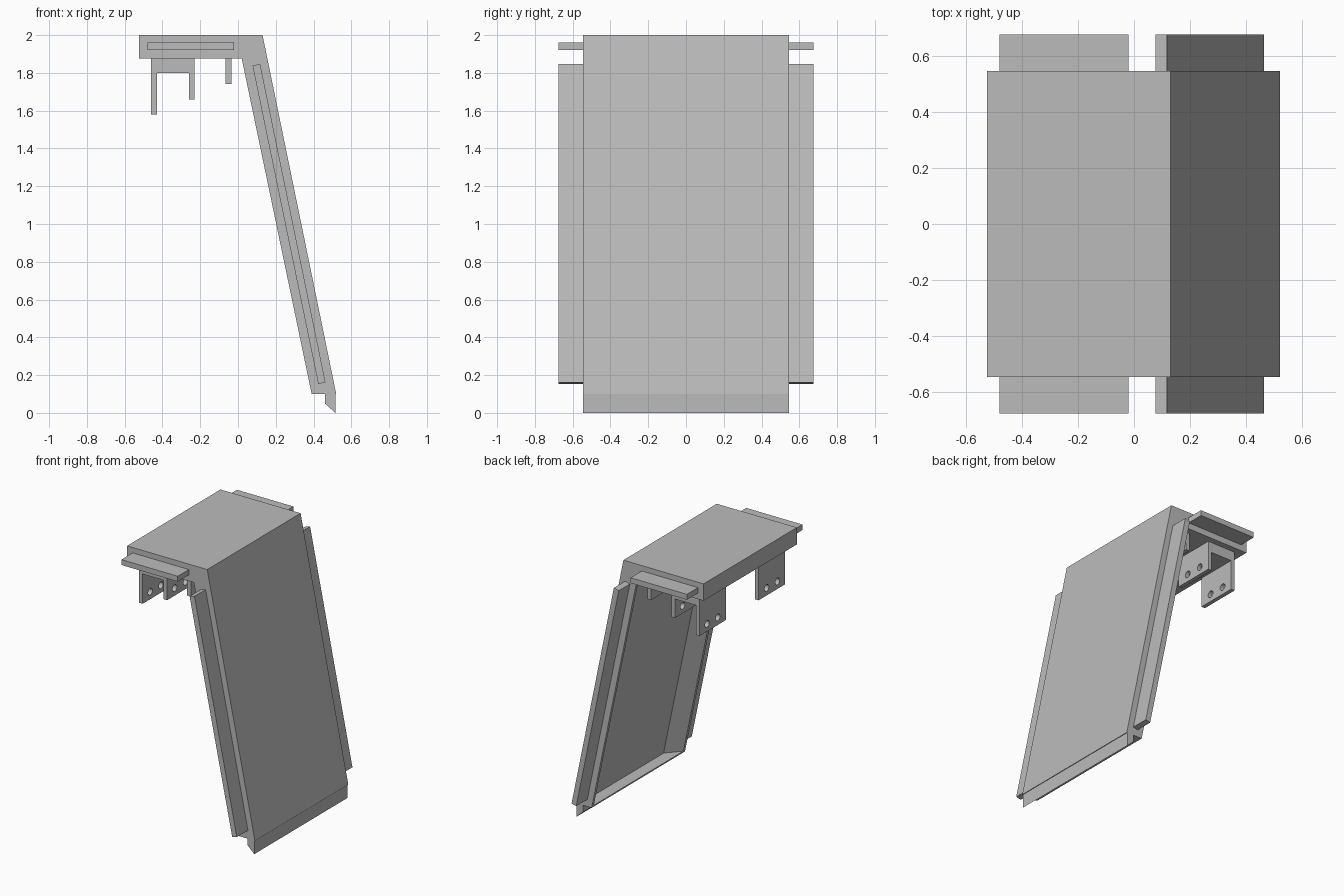
import bpy, bmesh, math
from mathutils import Matrix

cube = bpy.data.objects.get("Cube")
if cube:
    bpy.data.objects.remove(cube, do_unlink=True)

grey = bpy.data.materials.new("plain_grey")
grey.use_nodes = True
grey.diffuse_color = (0.5, 0.5, 0.5, 1)
grey.node_tree.nodes["Principled BSDF"].inputs["Base Color"].default_value = (0.5, 0.5, 0.5, 1)


def finish(name, bm):
    bmesh.ops.recalc_face_normals(bm, faces=bm.faces)
    mesh = bpy.data.meshes.new(name)
    bm.to_mesh(mesh)
    bm.free()
    mesh.materials.append(grey)
    obj = bpy.data.objects.new(name, mesh)
    bpy.context.collection.objects.link(obj)
    return obj


def extrude(name, profile, y0, y1):
    """Extrude an x-z outline from y0 to y1."""
    bm = bmesh.new()
    face = bm.faces.new([bm.verts.new((x, y0, z)) for x, z in profile])
    new = bmesh.ops.extrude_face_region(bm, geom=[face])["geom"]
    bmesh.ops.translate(bm, vec=(0, y1 - y0, 0),
                        verts=[v for v in new if isinstance(v, bmesh.types.BMVert)])
    return finish(name, bm)


def rect(x0, x1, z0, z1):
    return [(x0, z0), (x1, z0), (x1, z1), (x0, z1)]


def cut(obj, cutter):
    mod = obj.modifiers.new("cut", 'BOOLEAN')
    mod.operation = 'DIFFERENCE'
    mod.solver = 'EXACT'
    mod.object = cutter
    cutter.hide_render = True
    cutter.hide_viewport = True
    cutter.display_type = 'WIRE'


HALF = 0.545

# Bent housing: flat top and sloping panel
housing = extrude("housing", [(-0.525, 2), (0.13, 2), (0.52, 0.1), (0.39, 0.1),
                              (0.02, 1.875), (-0.525, 1.875)], -HALF, HALF)

# Tapered recess on the inner side of the sloping panel
bm = bmesh.new()
for depth, half in ((-0.01, 0.535), (0.09, 0.42)):
    for z in (0.112, 1.86):
        x = 0.39 - (z - 0.1) * 0.2085 + depth
        for y in (-half, half):
            bm.verts.new((x, y, z))
bmesh.ops.convex_hull(bm, input=bm.verts)
cut(housing, finish("recess_cutter", bm))

# Drip lip along the lower edge
extrude("lower_lip", [(0.46, 0.1), (0.515, 0.1), (0.515, 0), (0.46, 0.05)], -HALF, HALF)

for side, s in (("right", -1), ("left", 1)):
    # Tongues standing out of both ends
    extrude(side + "_top_tongue", rect(-0.48, -0.02, 1.92, 1.96), s * 0.54, s * 0.675)
    extrude(side + "_slope_tongue", [(0.077, 1.838), (0.117, 1.848), (0.463, 0.162),
                                     (0.425, 0.153)], s * 0.54, s * 0.675)

    # Channel bracket with drilled legs, and a short tab
    y0, y1 = s * 0.19, s * 0.5
    bracket = extrude(side + "_bracket", [(-0.46, 1.876), (-0.46, 1.58), (-0.43, 1.58),
                                          (-0.43, 1.8), (-0.26, 1.8), (-0.26, 1.66),
                                          (-0.23, 1.66), (-0.23, 1.876)], y0, y1)
    extrude(side + "_tab", rect(-0.065, -0.035, 1.74, 1.876), y0, y1)
    bm = bmesh.new()
    for x, z in ((-0.445, 1.635), (-0.245, 1.715)):
        for y in (0.285, 0.41):
            bmesh.ops.create_cone(bm, cap_ends=True, segments=20, radius1=0.025,
                                  radius2=0.025, depth=0.08,
                                  matrix=Matrix.Translation((x, s * y, z))
                                  @ Matrix.Rotation(math.pi / 2, 4, 'Y'))
    cut(bracket, finish(side + "_hole_cutter", bm))
